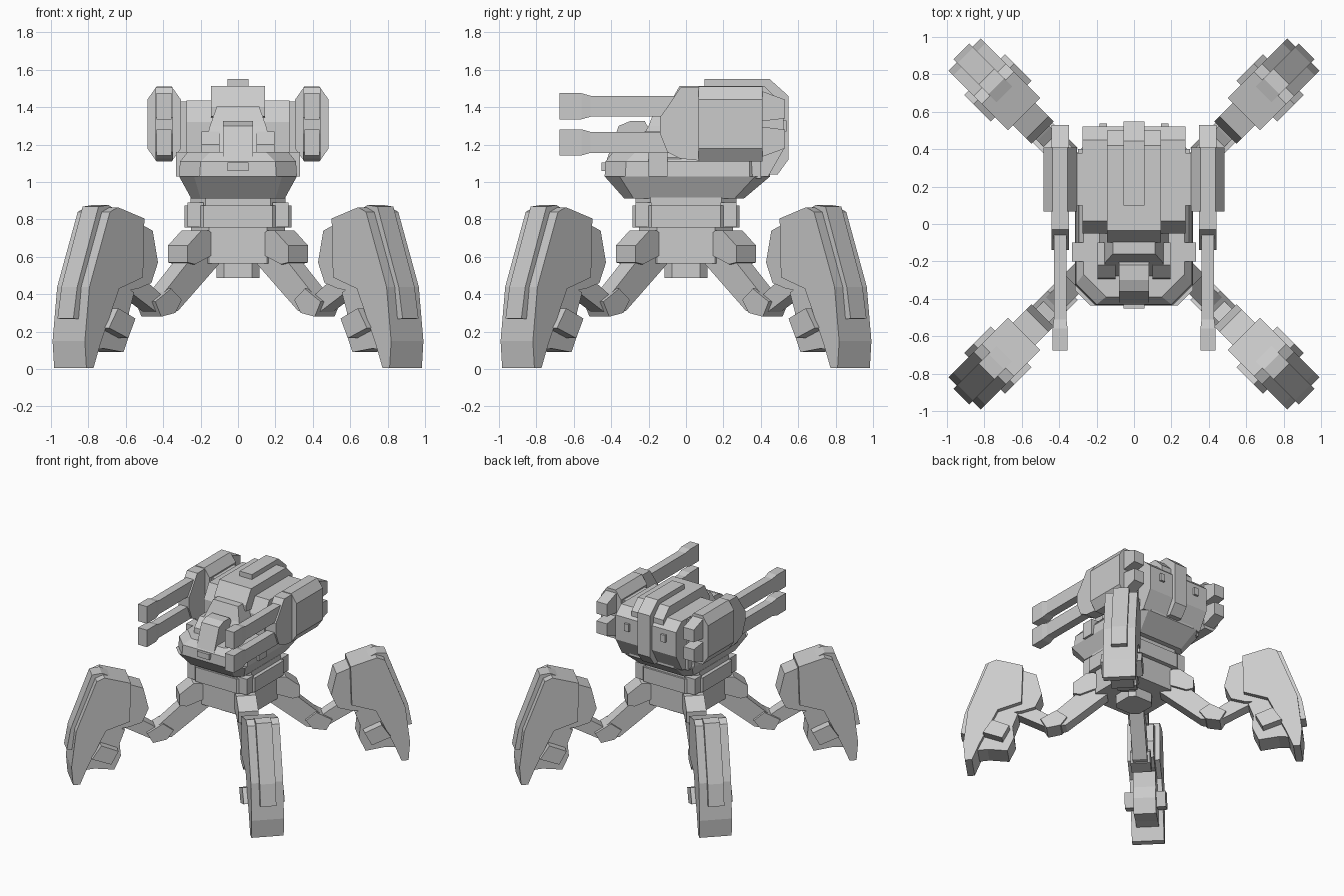
import bpy, math
from mathutils import Matrix, Vector

grey = bpy.data.materials.new("hull_grey")
grey.diffuse_color = (0.6, 0.6, 0.6, 1)


def mesh(name, verts, faces, mat=None):
    me = bpy.data.meshes.new(name)
    me.from_pydata([tuple(v) for v in verts], [], faces)
    me.materials.append(grey)
    ob = bpy.data.objects.new(name, me)
    bpy.context.collection.objects.link(ob)
    if mat is not None:
        me.transform(mat)
    # consistent outward normals
    import bmesh
    bm = bmesh.new()
    bm.from_mesh(me)
    bmesh.ops.recalc_face_normals(bm, faces=bm.faces)
    bm.to_mesh(me)
    bm.free()
    return ob


def loft(name, rings, mat=None):
    """Join equal-length rings of 3D points and cap both ends."""
    n, verts = len(rings[0]), [p for r in rings for p in r]
    faces = [tuple(range(n)), tuple(range(len(verts) - n, len(verts)))]
    for k in range(len(rings) - 1):
        for i in range(n):
            a, b = k * n + i, k * n + (i + 1) % n
            faces.append((a, b, b + n, a + n))
    return mesh(name, verts, faces, mat)


def side(name, prof, x0, x1, mat=None):
    """Extrude a (y, z) profile between two x positions."""
    return loft(name, [[(x, y, z) for y, z in prof] for x in (x0, x1)], mat)


def box(name, x, y, z, mat=None):
    return side(name, [(y[0], z[0]), (y[1], z[0]), (y[1], z[1]), (y[0], z[1])], x[0], x[1], mat)


def octa(hx, y0, y1, c, z):
    """Rectangle with cut corners, at height z."""
    return [(hx - c, y0, z), (hx, y0 + c, z), (hx, y1 - c, z), (hx - c, y1, z),
            (c - hx, y1, z), (-hx, y1 - c, z), (-hx, y0 + c, z), (c - hx, y0, z)]


def rect(x, hw, z, hz, y):
    return [(x - hw, y, z - hz), (x + hw, y, z - hz), (x + hw, y, z + hz), (x - hw, y, z + hz)]


# ---- hub ----
loft("hub_nub", [octa(.115, -.115, .115, .04, z) for z in (.487, .57)])
loft("hub_lower", [octa(.25, -.25, .25, .095, z) for z in (.565, .76)])
loft("hub_ring", [octa(.285, -.285, .285, .1, z) for z in (.757, .875)])
for sx in (-1, 1):
    for sy in (-1, 1):
        box("ring_corner", sorted((sx * .185, sx * .27)), sorted((sy * .185, sy * .27)), (.76, .89))
loft("turret_base", [octa(.255, -.27, .27, .08, z) for z in (.87, .917)])

# ---- hull ----
loft("hull_lower", [octa(.25, -.33, .31, .05, .912), octa(.315, -.435, .45, .08, 1.03)])
loft("hull_deck", [octa(.315, -.435, .45, .11, 1.03), octa(.31, -.43, .45, .11, 1.11),
                   octa(.27, -.39, .42, .12, 1.16)])
box("nose_block", (-.055, .055), (-.452, -.40), (1.06, 1.105))
for s in (-1, 1):
    box("shoulder_block", sorted((s * .225, s * .332)), (-.20, -.10), (1.03, 1.16))
    box("hull_side_rail", sorted((s * .2, s * .3)), (-.14, .40), (1.02, 1.13))
    side("canopy_side", [(-.30, 1.1), (-.29, 1.2), (-.22, 1.27), (-.1, 1.27), (-.1, 1.1)],
         s * .10, s * .195)

# ---- canopy ----
side("canopy_front", [(-.43, 1.10), (-.36, 1.30), (-.30, 1.325), (-.22, 1.325), (-.1, 1.1)], -.08, .08)
loft("canopy", [[(-.20, -.31, 1.10), (.20, -.31, 1.10), (.20, .1, 1.10), (-.20, .1, 1.10)],
                [(-.15, -.20, 1.30), (.15, -.20, 1.30), (.15, .1, 1.30), (-.15, .1, 1.30)],
                [(-.113, -.16, 1.405), (.113, -.16, 1.405), (.113, .1, 1.405), (-.113, .1, 1.405)]])

# ---- body ----
side("body", [(-.05, 1.05), (-.05, 1.32), (.015, 1.435), (.45, 1.435), (.52, 1.37), (.52, 1.17),
              (.44, 1.03), (-.05, 1.03)], -.275, .275)
side("body_top", [(-.10, 1.35), (-.10, 1.40), (-.035, 1.512), (.42, 1.512), (.50, 1.43), (.50, 1.3)],
     -.145, .145)
side("spine", [(.10, 1.45), (.10, 1.552), (.445, 1.552), (.548, 1.46), (.548, 1.12), (.49, 1.04),
               (.38, 1.04), (.38, 1.45)], -.056, .056)
for s in (-1, 1):
    box("rear_stud", (s * .165 - .02, s * .165 + .02), (.5, .538), (1.27, 1.33))

# ---- gun pods ----
for s in (-1, 1):
    X = s * .395
    # chamfered pod body running along y
    c, pod = .09, []
    for y in (.068, .408):
        pod.append([(X + u * .09, y, 1.31 + v) for u, v in
                    ((-.45, -.2), (.45, -.2), (1, -.13), (1, .13), (.45, .2), (-.45, .2), (-1, .13), (-1, -.13))])
    loft("pod", pod)
    side("pod_front", [(.07, 1.505), (-.03, 1.505), (-.10, 1.40), (-.14, 1.345), (-.14, 1.26),
                       (-.10, 1.16), (-.03, 1.125), (.07, 1.115)], X - .047, X + .047)
    box("pod_mount", sorted((s * .26, s * .32)), (.10, .38), (1.16, 1.43))
    for zc, zb in ((1.405, 1.39), (1.212, 1.23)):
        loft("barrel", [rect(X, .04, zc, .07, -.675), rect(X, .04, zc, .07, -.56),
                        rect(X, .034, zc, .056, -.51), rect(X, .034, zc, .056, -.05)])
        loft("rear_nozzle", [rect(X, .047, zb + (zb - 1.31) * .2, .082, .40),
                             rect(X, .047, zb, .05, .53)])

# ---- legs: profiles are (radius, height), extruded sideways ----
leg_parts = [
    ("shoulder_pad", .075, [(.22, .70), (.30, .742), (.35, .742), (.455, .66), (.455, .57), (.40, .56), (.24, .62)]),
    ("thigh", .055, [(.20, .68), (.30, .69), (.635, .39), (.60, .30), (.51, .31), (.20, .56)]),
    ("knee", .075, [(.50, .37), (.58, .43), (.70, .36), (.655, .28), (.55, .30)]),
    ("shin", .05, [(.55, .34), (.64, .29), (.90, .43), (.86, .54), (.68, .43)]),
    ("leg_padding", .085, [(.86, .79), (.73, .74), (.69, .57), (.74, .46), (.84, .43), (1.1, .40), (1.08, .80)]),
    ("leg_core", .085, [(.98, .46), (.87, .41), (.91, .30), (.90, .20), (.95, .09), (1.10, .11), (1.22, .10),
                        (1.2, .46)]),
    ("leg_strap", .155, [(.93, .27), (1.06, .325), (1.13, .22), (.985, .165)]),
    ("leg_shell", .122, [(.83, .805), (1.03, .865), (1.09, .84), (1.245, .44), (1.28, .15), (1.268, .005),
                         (1.215, .005), (1.16, .14), (1.02, .43), (.84, .46 + .03)]),
    ("leg_ridge", .06, [(.98, .85), (1.04, .877), (1.115, .868), (1.275, .44), (1.305, .27), (1.24, .265),
                        (1.2, .44), (1.06, .82)]),
]
for k in range(4):
    # turn the +y profile axis onto each diagonal
    turn = Matrix.Rotation(math.radians(45 + 90 * k), 4, 'Z')
    for name, w, prof in leg_parts:
        side(name, prof, -w, w, turn)
